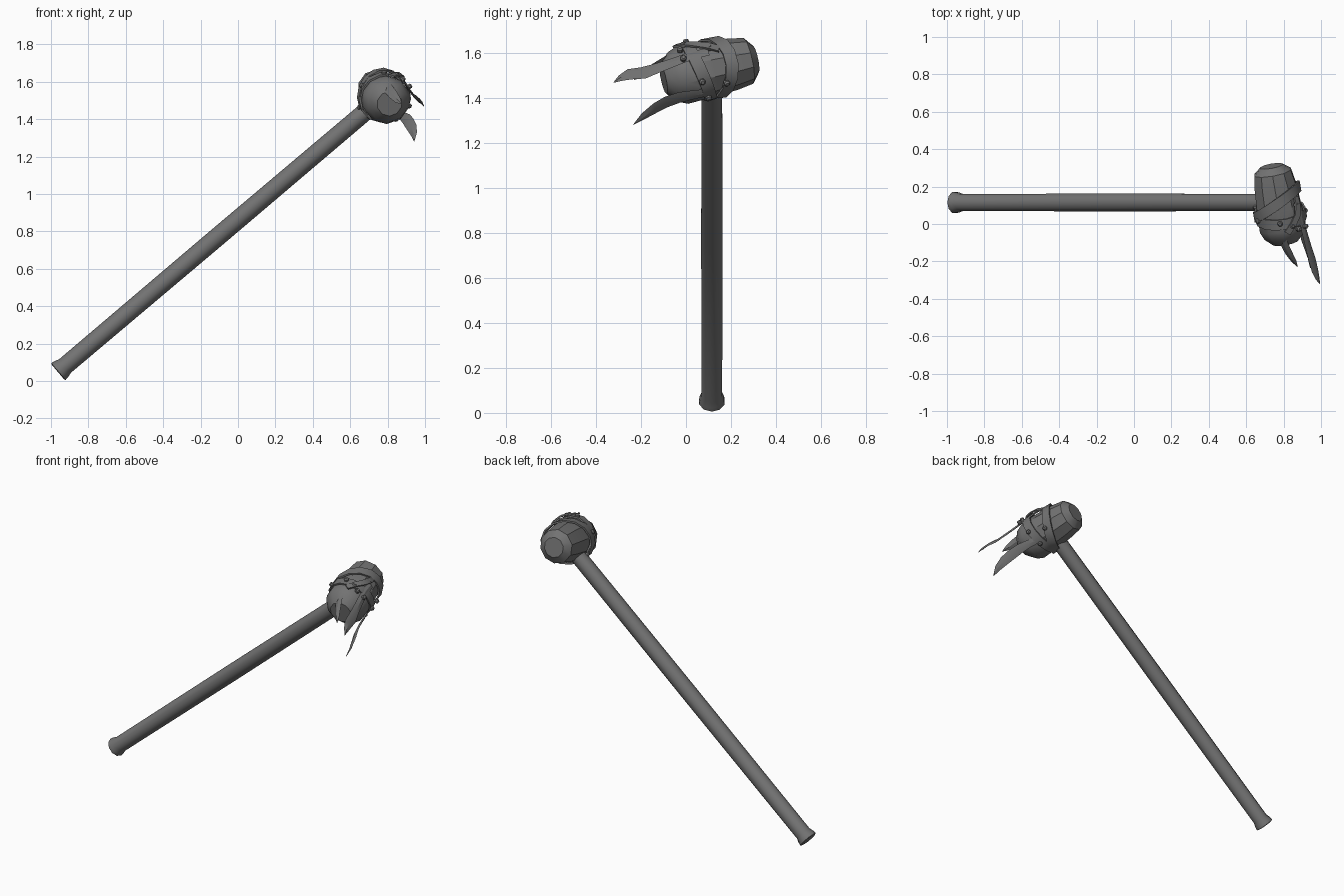
import bpy, bmesh
from math import cos, sin, pi, radians
from mathutils import Vector as V

if "Cube" in bpy.data.objects:
    bpy.data.objects.remove(bpy.data.objects["Cube"])

dark = bpy.data.materials.new("dark_grey")
dark.diffuse_color = (.17, .17, .17, 1)
dark.use_nodes = True
dark.node_tree.nodes["Principled BSDF"].inputs["Base Color"].default_value = dark.diffuse_color


def finish(name, rings, closed=False, angle=35):
    """Skin a list of equal-length point rings; cap the ends unless closed."""
    bm = bmesh.new()
    vs = [[bm.verts.new(p) for p in r] for r in rings]
    n = len(rings[0])
    for i in range(len(vs) - (0 if closed else 1)):
        a, b = vs[i], vs[(i + 1) % len(vs)]
        for j in range(n):
            k = (j + 1) % n
            bm.faces.new((a[j], a[k], b[k], b[j]))
    if not closed:
        bm.faces.new(vs[0])
        bm.faces.new(vs[-1])
    bmesh.ops.recalc_face_normals(bm, faces=bm.faces)
    me = bpy.data.meshes.new(name)
    bm.to_mesh(me)
    bm.free()
    me.materials.append(dark)
    ob = bpy.data.objects.new(name, me)
    bpy.context.collection.objects.link(ob)
    bpy.ops.object.select_all(action='DESELECT')
    bpy.context.view_layer.objects.active = ob
    ob.select_set(True)
    bpy.ops.object.shade_smooth_by_angle(angle=radians(angle))
    return ob


def lathe(name, start, axis, profile, sides, angle=35):
    """Revolve (distance, radius) pairs about an axis."""
    d = axis.normalized()
    s = (V((1, 0, 0)) - d * d.x).normalized()
    if abs(d.x) > 0.7:
        s = (V((0, 1, 0)) - d * d.y).normalized()
    u = d.cross(s)
    rings = [[start + d * h + (s * cos(2 * pi * (i + .5) / sides) + u * sin(2 * pi * (i + .5) / sides)) * r
              for i in range(sides)] for h, r in profile]
    return finish(name, rings, angle=angle)


# Handle with flared butt
h0, h1 = V((-0.963, 0.115, 0.048)), V((0.745, 0.115, 1.494))
L = (h1 - h0).length
lathe("handle", h0, h1 - h0,
      [(0, .050), (.004, .059), (.025, .056), (.05, .048), (L * .5, .050), (L, .048)], 10, 40)

# Hammer head: faceted log tilted along y
B, F = V((0.735, 0.310, 1.572)), V((0.81, -0.100, 1.483))
D = F - B
d = D.normalized()
s = (V((1, 0, 0)) - d * d.x).normalized()
u = d.cross(s)
PROFILE = [(0, .062), (.08, .104), (.25, .116), (.5, .124), (.8, .130), (.9, .112), (1, .068)]
lathe("hammer_head", B, D, [(t * D.length, r) for t, r in PROFILE], 10)


def head_point(t, a, lift=0.0):
    """Point above the head surface at axial fraction t and angle a, plus its normal."""
    for (t0, r0), (t1, r1) in zip(PROFILE, PROFILE[1:]):
        if t0 <= t <= t1:
            r = r0 + (r1 - r0) * (t - t0) / (t1 - t0)
            break
    n = s * cos(a) + u * sin(a)
    return B + D * t + n * (r + lift), n


def strap(name, path, width, thick, closed=False):
    """Flat leather strip following (t, angle, lift) points on the head."""
    pts = [head_point(*p) for p in path]
    rings, m = [], len(pts)
    for i, (p, n) in enumerate(pts):
        a = pts[(i - 1) % m][0] if closed or i > 0 else p
        b = pts[(i + 1) % m][0] if closed or i < m - 1 else p
        w = (b - a).cross(n).normalized() * width / 2
        rings.append([p - w, p + w, p + w + n * thick, p - w + n * thick])
    finish(name, rings, closed)


# Crossed binding straps
N = 14


def loop(t, ks, ku, lift):
    return [(t + ks * cos(2 * pi * i / N) + ku * sin(2 * pi * i / N), 2 * pi * i / N, lift)
            for i in range(N)]


strap("front_strap", loop(.63, .02, .07, .002), .056, .010, True)
strap("rear_strap", loop(.46, -.15, -.03, .006), .056, .010, True)
strap("blade_tie", [(.82, radians(80), .004), (.72, radians(64), .014), (.62, radians(52), .02),
                    (.50, radians(44), .016), (.40, radians(38), .004)], .034, .010)

# Rivets
for i, (t, a) in enumerate([(.80, 30), (.80, 52), (.74, 66), (.50, 44), (.68, 92),
                            (.63, 150), (.40, -35), (.60, -62), (.66, -20), (.52, 205)]):
    p, n = head_point(t, radians(a), .004)
    lathe(f"rivet_{i + 1}", p, n, [(0, .014), (.015, .014), (.022, .008)], 8)


def blade(name, path, wdir, widths, thick=.006):
    """Curved leaf blade with a diamond cross-section."""
    pts = [V(p) for p in path]
    w0, rings = V(wdir).normalized(), []
    for i, p in enumerate(pts):
        t = (pts[min(i + 1, len(pts) - 1)] - pts[max(i - 1, 0)]).normalized()
        w = (w0 - t * w0.dot(t)).normalized()
        n = t.cross(w)
        k = widths[i] / 2
        h = min(thick, k)
        rings.append([p - w * k, p + n * h, p + w * k, p - n * h])
    finish(name, rings, angle=25)


# Three claw-like blades bound to the head
blade("upper_blade", [(.885, .10, 1.605), (.895, .03, 1.59), (.913, -.05, 1.56),
                      (.932, -.12, 1.535), (.952, -.19, 1.511), (.968, -.25, 1.505),
                      (.982, -.29, 1.488), (.995, -.322, 1.468)],
      (-.6, 0, .8), [.04, .045, .046, .052, .064, .058, .034, .002])
blade("lower_blade", [(.86, .10, 1.425), (.885, .03, 1.413), (.90, -.03, 1.402),
                      (.915, -.09, 1.381), (.932, -.14, 1.353), (.943, -.19, 1.318),
                      (.942, -.235, 1.28)],
      (.6, 0, .8), [.04, .05, .060, .064, .060, .040, .002])
blade("middle_blade", [(.765, .06, 1.63), (.775, 0, 1.615), (.785, -.06, 1.59),
                       (.805, -.11, 1.56), (.83, -.16, 1.53), (.855, -.20, 1.50),
                       (.875, -.23, 1.48)],
      (.8, 0, .55), [.04, .045, .05, .054, .05, .035, .002])
